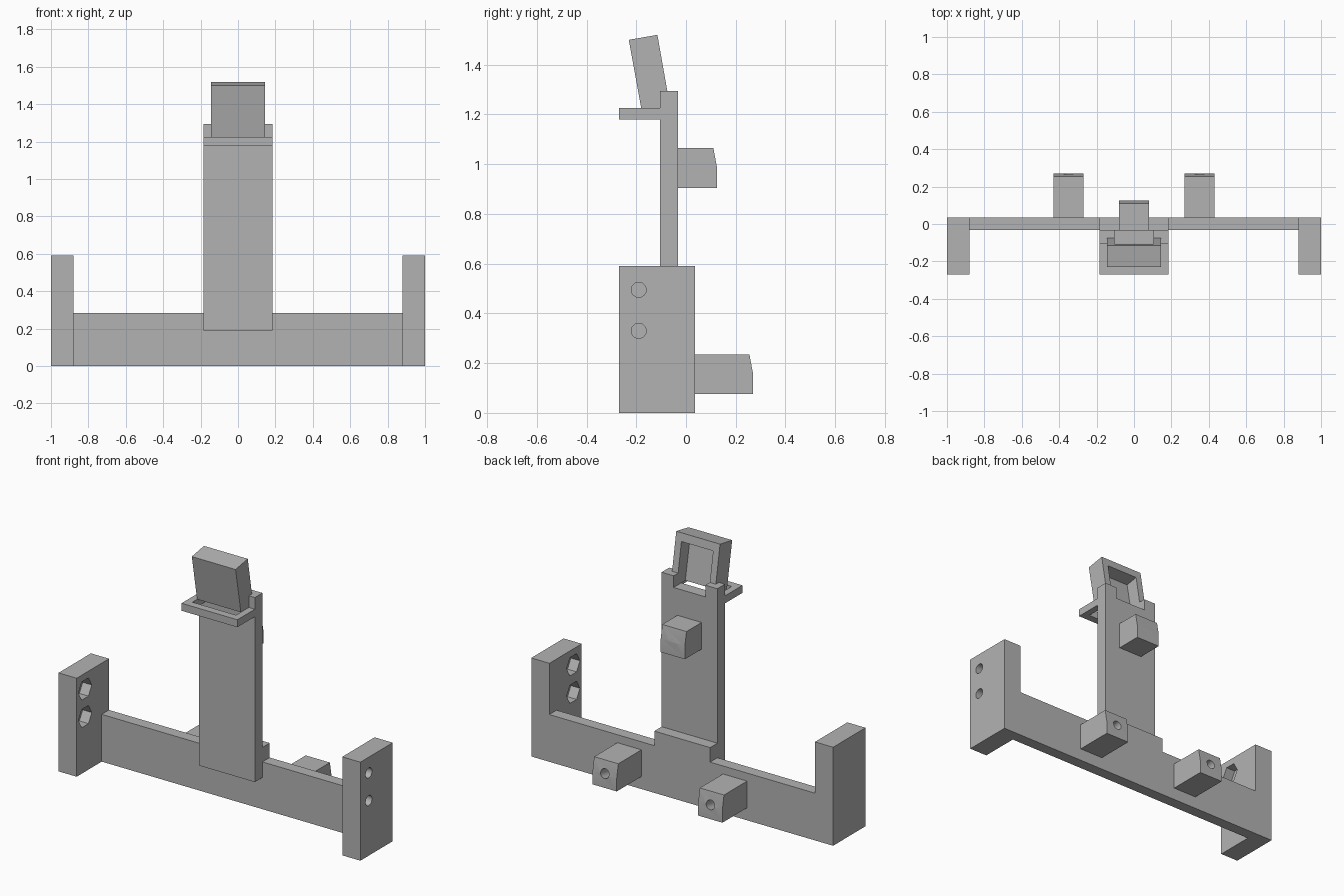
import bpy, bmesh, math
from mathutils import Matrix, Vector

cube = bpy.data.objects.get("Cube")
if cube:
    bpy.data.objects.remove(cube, do_unlink=True)

grey = bpy.data.materials.new("plain_grey")
grey.use_nodes = True
grey.diffuse_color = (0.45, 0.45, 0.45, 1)
grey.node_tree.nodes["Principled BSDF"].inputs["Base Color"].default_value = (0.45, 0.45, 0.45, 1)


def finish(name, bm):
    bmesh.ops.recalc_face_normals(bm, faces=bm.faces)
    me = bpy.data.meshes.new(name)
    bm.to_mesh(me)
    bm.free()
    me.materials.append(grey)
    ob = bpy.data.objects.new(name, me)
    bpy.context.collection.objects.link(ob)
    return ob


def side_profile(name, x0, x1, points):
    """Extrude a (y, z) outline along x."""
    bm = bmesh.new()
    face = bm.faces.new([bm.verts.new((x0, y, z)) for y, z in points])
    new = bmesh.ops.extrude_face_region(bm, geom=[face])["geom"]
    bmesh.ops.translate(bm, vec=(x1 - x0, 0, 0),
                        verts=[v for v in new if isinstance(v, bmesh.types.BMVert)])
    return finish(name, bm)


def box(name, x0, x1, y0, y1, z0, z1):
    return side_profile(name, x0, x1, [(y0, z0), (y1, z0), (y1, z1), (y0, z1)])


def rod(name, start, end, radius, sides=40):
    start, end = Vector(start), Vector(end)
    bm = bmesh.new()
    bmesh.ops.create_cone(bm, cap_ends=True, segments=sides, radius1=radius,
                          radius2=radius, depth=(end - start).length)
    turn = (end - start).to_track_quat('Z', 'Y').to_matrix().to_4x4()
    bm.transform(Matrix.Translation((start + end) / 2) @ turn)
    return finish(name, bm)


def combine(target, others, operation):
    for other in others:
        mod = target.modifiers.new("combine", 'BOOLEAN')
        mod.operation, mod.object, mod.solver = operation, other, 'EXACT'
        bpy.context.view_layer.objects.active = target
        bpy.ops.object.modifier_apply(modifier=mod.name)
        bpy.data.objects.remove(other, do_unlink=True)


def peg(x, y0, y1, z0):
    """Square peg whose rear face leans forward above its middle."""
    return side_profile("peg", x - 0.08, x + 0.08,
                        [(y0, z0), (y1, z0), (y1, z0 + 0.08),
                         (y1 - 0.015, z0 + 0.16), (y0, z0 + 0.16)])


def sloped_hole(x, y_front, y_step, y_back, z_back):
    """Wide bore from the front, narrow bore on to the rear, rising backwards."""
    def at(y):
        return (x, y, z_back - 0.18 * (y_back - y))
    return [rod("wide_bore", at(y_front - 0.1), at(y_step), 0.052),
            rod("narrow_bore", at(y_step - 0.02), at(y_back + 0.1), 0.028)]


# Base: crossbar, raised middle and pegs
base = box("base_frame", -0.95, 0.95, -0.033, 0.036, 0, 0.283)
combine(base, [box("raised_middle", -0.185, 0.185, -0.033, 0.036, 0.1, 0.37),
               peg(0.35, 0, 0.27, 0.075), peg(-0.35, 0, 0.27, 0.075)], 'UNION')

# End plates with bolt holes and hexagonal nut pockets on the inside
for s in (-1, 1):
    xs = sorted((s * 0.88, s))
    combine(base, [box("end_plate", *xs, -0.27, 0.036, 0, 0.59)], 'UNION')
    for z in (0.33, 0.495):
        bolt = rod("bolt", (s * 0.8, -0.19, z), (s * 1.1, -0.19, z), 0.03)
        pocket = side_profile("pocket", s * 0.82, s * 0.94,
                              [(-0.19 + 0.063 * math.cos(i * math.pi / 3),
                                z + 0.063 * math.sin(i * math.pi / 3)) for i in range(6)])
        combine(base, [bolt, pocket], 'DIFFERENCE')
    combine(base, sloped_hole(s * 0.35, -0.033, 0.1, 0.27, 0.16), 'DIFFERENCE')

# Upright post with notched top, framed shelf and rear peg
post = box("upright_post", -0.185, 0.185, -0.105, -0.033, 0.19, 1.295)
combine(post, [box("shelf", -0.185, 0.185, -0.27, -0.08, 1.18, 1.225),
               peg(0, -0.07, 0.125, 0.905)], 'UNION')
combine(post, [box("shelf_opening", -0.145, 0.145, -0.225, -0.105, 1.1, 1.26),
               box("notch", -0.105, 0.105, -0.3, 0.1, 1.225, 1.4)], 'DIFFERENCE')
combine(post, sloped_hole(0, -0.105, 0, 0.125, 0.985), 'DIFFERENCE')

# Tilted hood, hollow from behind and below
hood = side_profile("tilted_hood", -0.145, 0.145,
                    [(-0.18, 1.225), (-0.063, 1.225), (-0.115, 1.52), (-0.23, 1.5)])
combine(hood, [side_profile("hollow", -0.105, 0.105,
                            [(-0.133, 1.17), (0.02, 1.17), (-0.02, 1.487),
                             (-0.187, 1.458)])], 'DIFFERENCE')

# Smooth bores, crisp edges
for ob in (base, post, hood):
    bpy.ops.object.select_all(action='DESELECT')
    ob.select_set(True)
    bpy.context.view_layer.objects.active = ob
    bpy.ops.object.shade_smooth_by_angle(angle=math.radians(20))
